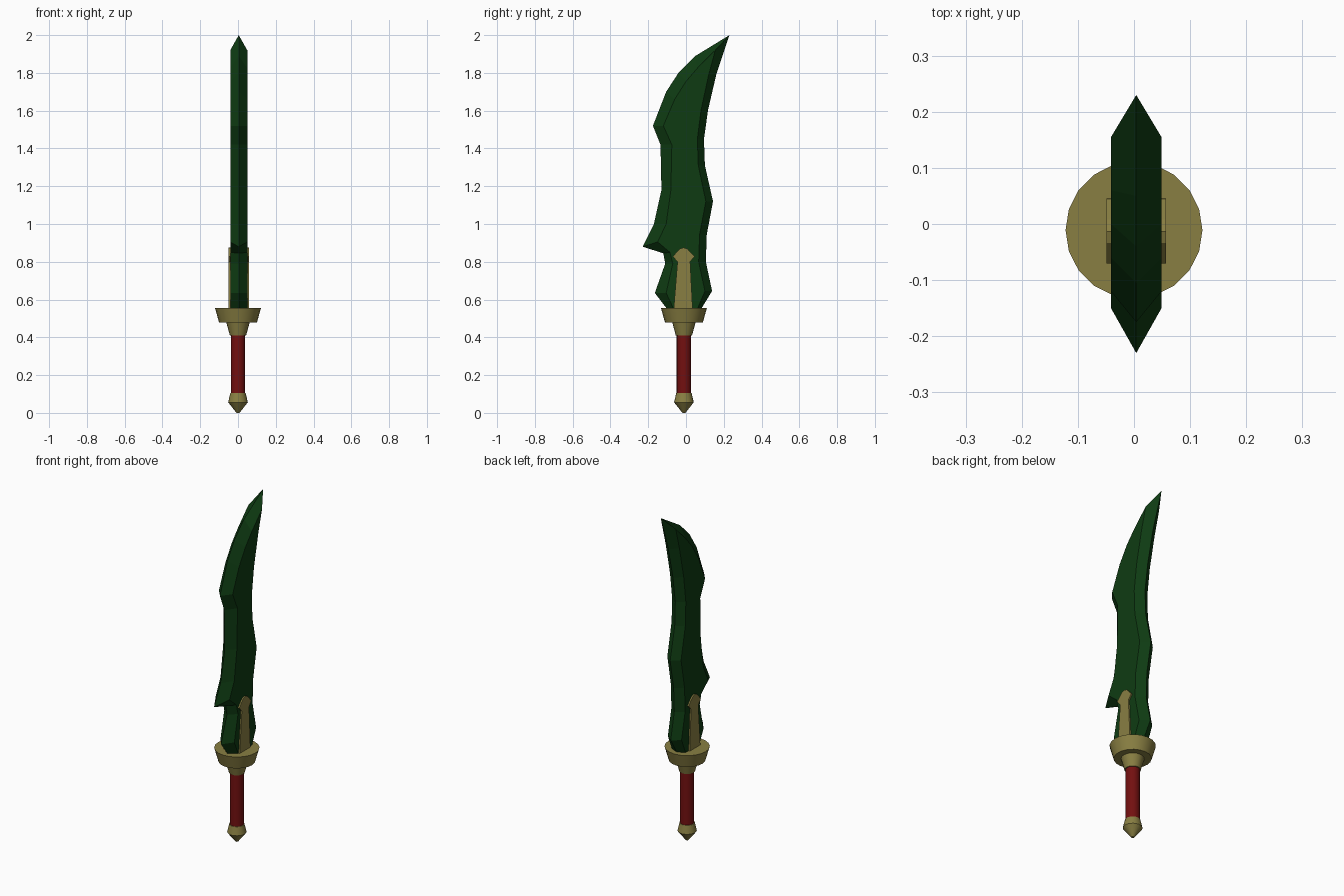
import bpy, bmesh, math

cube = bpy.data.objects.get("Cube")
if cube:
    bpy.data.objects.remove(cube, do_unlink=True)


def material(name, rgb):
    m = bpy.data.materials.new(name)
    m.use_nodes = True
    m.diffuse_color = (*rgb, 1)
    m.node_tree.nodes["Principled BSDF"].inputs["Base Color"].default_value = (*rgb, 1)
    return m


GREEN = material("dark green", (0.0045, 0.044, 0.0062))
GOLD = material("aged gold", (0.25, 0.212, 0.055))
RED = material("deep red", (0.17, 0.005, 0.005))


def finish(name, bm, mat, smooth=False):
    bmesh.ops.recalc_face_normals(bm, faces=bm.faces)
    me = bpy.data.meshes.new(name)
    bm.to_mesh(me)
    bm.free()
    me.materials.append(mat)
    ob = bpy.data.objects.new(name, me)
    bpy.context.collection.objects.link(ob)
    if smooth:
        bpy.ops.object.select_all(action='DESELECT')
        ob.select_set(True)
        bpy.context.view_layer.objects.active = ob
        bpy.ops.object.shade_smooth_by_angle(angle=math.radians(30))
    return ob


def turned(name, profile, mat, sides=20, cy=-0.011):
    """Closed lathe part from (radius, height) pairs."""
    bm = bmesh.new()
    rings = [[bm.verts.new((r * math.cos(2 * math.pi * i / sides),
                            cy + r * math.sin(2 * math.pi * i / sides), z))
              for i in range(sides)] for r, z in profile]
    for a, b in zip(rings, rings[1:]):
        for i in range(sides):
            j = (i + 1) % sides
            bm.faces.new((a[i], a[j], b[j], b[i]))
    bm.faces.new(rings[0])
    bm.faces.new(rings[-1])
    return finish(name, bm, mat, smooth=True)


# Hilt
turned("pommel", [(0.008, 0), (0.052, 0.056), (0.041, 0.104)], GOLD)
turned("grip", [(0.038, 0.10), (0.038, 0.415)], RED)
turned("collar", [(0.043, 0.41), (0.062, 0.48)], GOLD)
turned("guard", [(0.100, 0.478), (0.122, 0.556)], GOLD)

# Blade: (edge y, edge z, flat y, flat z) around the outline
OUTLINE = [
    (0.08, 0.55, 0.06, 0.55), (0.138, 0.645, 0.10, 0.645),
    (0.105, 0.80, 0.067, 0.80), (0.11, 0.945, 0.072, 0.945),
    (0.143, 1.12, 0.105, 1.12), (0.10, 1.31, 0.065, 1.31),
    (0.095, 1.45, 0.06, 1.45), (0.117, 1.605, 0.08, 1.605),
    (0.16, 1.79, 0.12, 1.79), (0.23, 2.0, 0.155, 1.92),
    (0.05, 1.89, 0.06, 1.825), (-0.04, 1.80, 0.0, 1.755),
    (-0.105, 1.70, -0.06, 1.66), (-0.175, 1.52, -0.12, 1.52),
    (-0.135, 1.42, -0.075, 1.42), (-0.13, 1.18, -0.08, 1.18),
    (-0.17, 1.0, -0.105, 1.0), (-0.23, 0.88, -0.15, 0.905),
    (-0.12, 0.845, -0.085, 0.85), (-0.11, 0.79, -0.07, 0.79),
    (-0.165, 0.635, -0.105, 0.635), (-0.10, 0.55, -0.065, 0.55),
]
MID, HALF = 0.004, 0.045
bm = bmesh.new()
edge = [bm.verts.new((MID, p[0], p[1])) for p in OUTLINE]
for side in (-1, 1):
    flat = [bm.verts.new((MID + side * HALF, p[2], p[3])) for p in OUTLINE]
    bm.faces.new(flat)
    for i in range(len(edge)):
        j = (i + 1) % len(edge)
        bm.faces.new((edge[i], edge[j], flat[j], flat[i]))
finish("blade", bm, GREEN)

# Arrow-headed inlay standing slightly proud of both blade faces
INLAY = [(-0.065, 0.55), (0.035, 0.55), (0.022, 0.80), (0.045, 0.828),
         (0.008, 0.868), (-0.013, 0.875), (-0.034, 0.868), (-0.07, 0.828),
         (-0.045, 0.80)]
bm = bmesh.new()
caps = [[bm.verts.new((MID + s * 0.053, y, z)) for y, z in INLAY] for s in (-1, 1)]
for cap in caps:
    bm.faces.new(cap)
for i in range(len(INLAY)):
    j = (i + 1) % len(INLAY)
    bm.faces.new((caps[0][i], caps[0][j], caps[1][j], caps[1][i]))
finish("blade_inlay", bm, GOLD)
